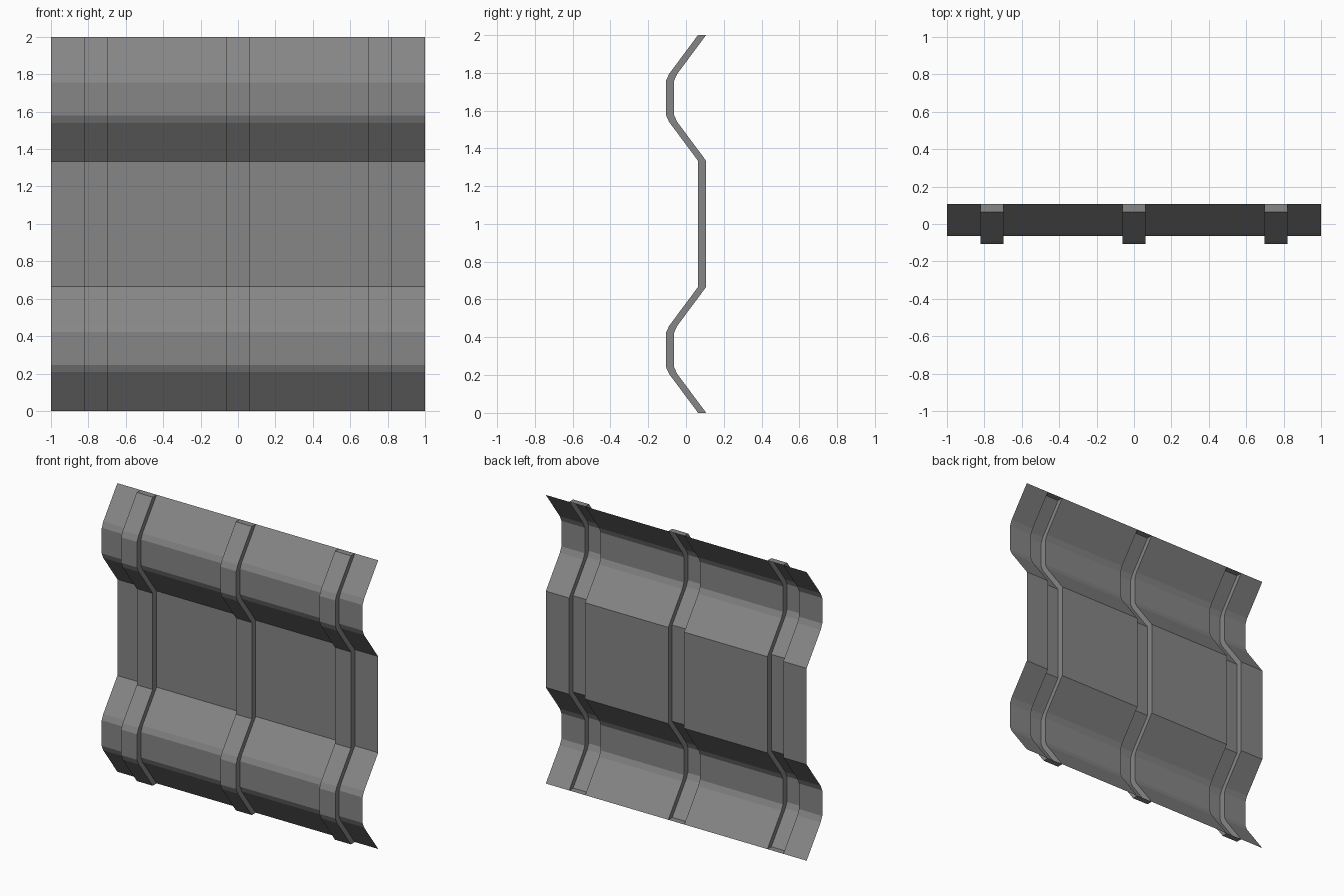
import bpy, bmesh

if "Cube" in bpy.data.objects:
    bpy.data.objects.remove(bpy.data.objects["Cube"])

# One wave of the side profile (y, z), mirrored about its middle and repeated
PITCH = 4 / 3
DEPTH = 0.043                       # forward step of the raised ribs
lower = [(0.107, 0.0), (-0.047, 0.207), (-0.064, 0.245)]
wave = lower + [(y, PITCH / 2 - z) for y, z in reversed(lower)]
profile = wave + [(y, z + PITCH) for y, z in wave]

# Stations across the width: (x, forward offset)
stations = [(-1.0, 0.0)]
for cx in (-0.76, 0.0, 0.76):
    a, b = cx - 0.061, cx + 0.061
    stations += [(a, 0.0), (a, DEPTH), (b, DEPTH), (b, 0.0)]
stations.append((1.0, 0.0))

# Folded sheet: flat bays, rib faces and rib side walls
bm = bmesh.new()
grid = [[bm.verts.new((x, y - d, z)) for y, z in profile] for x, d in stations]
for left, right in zip(grid, grid[1:]):
    for j in range(len(profile) - 1):
        bm.faces.new((left[j], right[j], right[j + 1], left[j + 1]))

# Caps closing the top and bottom ends of each rib
for i in range(1, len(stations) - 1, 4):
    rib = grid[i:i + 4]
    bm.faces.new([col[-1] for col in rib])
    bm.faces.new([col[0] for col in reversed(rib)])

bm.normal_update()
mesh = bpy.data.meshes.new("corrugated_wall_panel")
bm.to_mesh(mesh)
bm.free()
panel = bpy.data.objects.new("corrugated_wall_panel", mesh)
bpy.context.collection.objects.link(panel)

# Dark grey metal
metal = bpy.data.materials.new("dark_metal")
metal.diffuse_color = (0.24, 0.24, 0.24, 1)
metal.use_nodes = True
metal.node_tree.nodes["Principled BSDF"].inputs["Base Color"].default_value = metal.diffuse_color
mesh.materials.append(metal)
